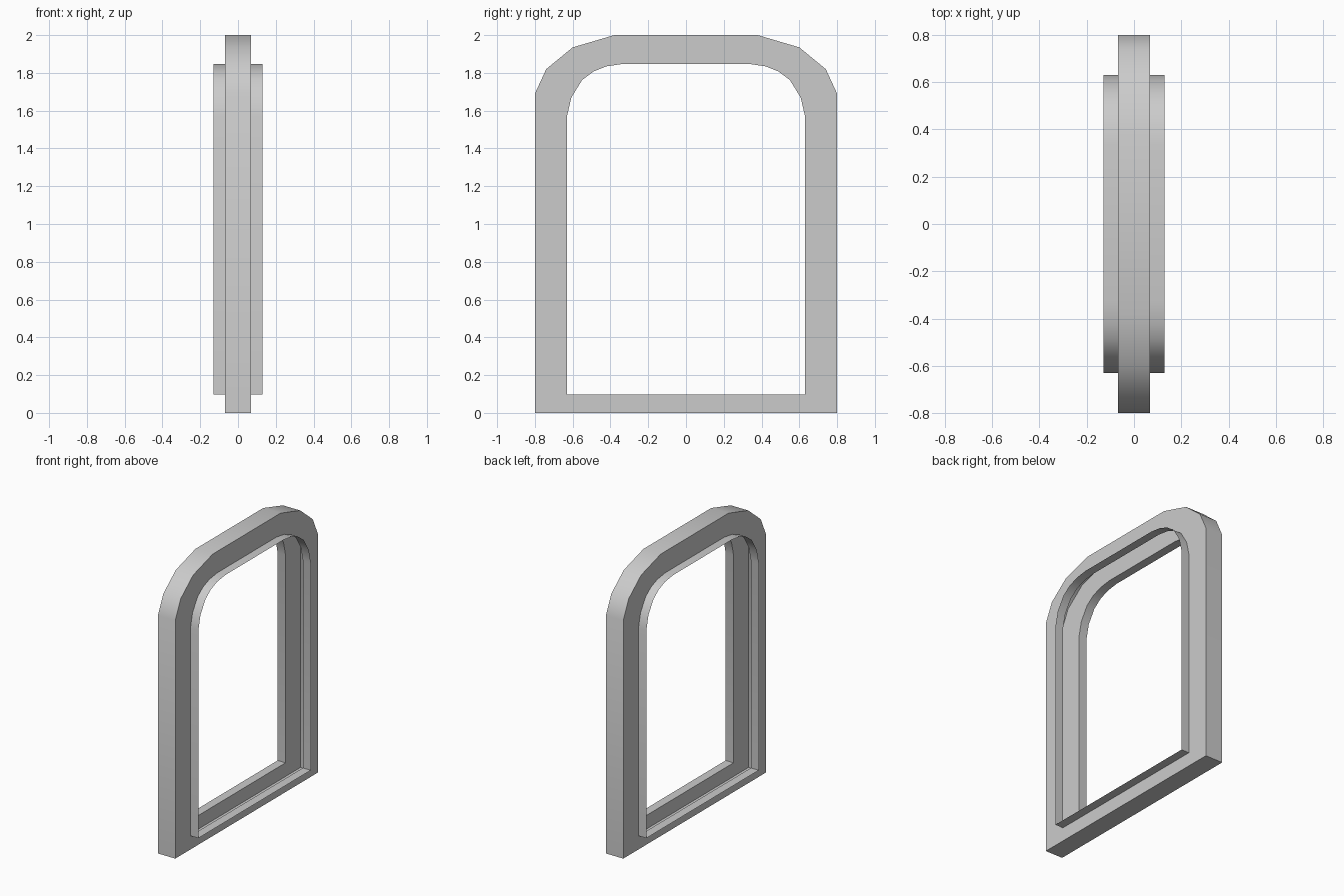
import bpy, bmesh

if "Cube" in bpy.data.objects:
    bpy.data.objects.remove(bpy.data.objects["Cube"])

FRAME_X, LIP_X = 0.068, 0.13

# half profiles (y, z), bottom corner up to the top
OUTER = [(0.8, 0), (0.8, 1.69), (0.74, 1.82), (0.6, 1.935), (0.38, 2.0)]
INNER = [(0.63, 0.097), (0.63, 1.57), (0.607, 1.67), (0.55, 1.762),
         (0.49, 1.807), (0.42, 1.835), (0.33, 1.848)]


def mirrored(half):
    return half + [(-y, z) for y, z in reversed(half)]


def loop(bm, half, x):
    return [bm.verts.new((x, y, z)) for y, z in mirrored(half)]


def wall(bm, a, b):
    # band of quads between two matching loops, facing away from the opening
    n = len(a)
    for i in range(n):
        j = (i + 1) % n
        bm.faces.new((a[i], a[j], b[j], b[i]))


def ring_face(bm, outer, inner, side):
    # flat face between the outer outline and the opening
    edges = []
    for vs in (outer, inner):
        for i, v in enumerate(vs):
            w = vs[(i + 1) % len(vs)]
            edges.append(bm.edges.get((v, w)) or bm.edges.new((v, w)))
    res = bmesh.ops.triangle_fill(bm, edges=edges, use_beauty=True)
    for f in res["geom"]:
        if isinstance(f, bmesh.types.BMFace):
            f.normal_update()
            if f.normal.x * side < 0:
                f.normal_flip()


def finish(bm, name):
    bm.normal_update()
    mesh = bpy.data.meshes.new(name)
    bm.to_mesh(mesh)
    bm.free()
    ob = bpy.data.objects.new(name, mesh)
    bpy.context.collection.objects.link(ob)
    bpy.ops.object.select_all(action='DESELECT')
    ob.select_set(True)
    bpy.context.view_layer.objects.active = ob
    bpy.ops.object.shade_smooth_by_angle()


# hollow frame shell: outer wall and two flat faces, open towards the opening
bm = bmesh.new()
back, front = loop(bm, OUTER, -FRAME_X), loop(bm, OUTER, FRAME_X)
wall(bm, back, front)
for outer, side in ((back, -1), (front, 1)):
    ring_face(bm, outer, loop(bm, INNER, side * FRAME_X), side)
finish(bm, "frame")

# thin lips standing out around the opening on both sides
for name, x0, x1 in (("left_lip", -LIP_X, -FRAME_X), ("right_lip", FRAME_X, LIP_X)):
    bm = bmesh.new()
    wall(bm, loop(bm, INNER, x0), loop(bm, INNER, x1))
    finish(bm, name)
